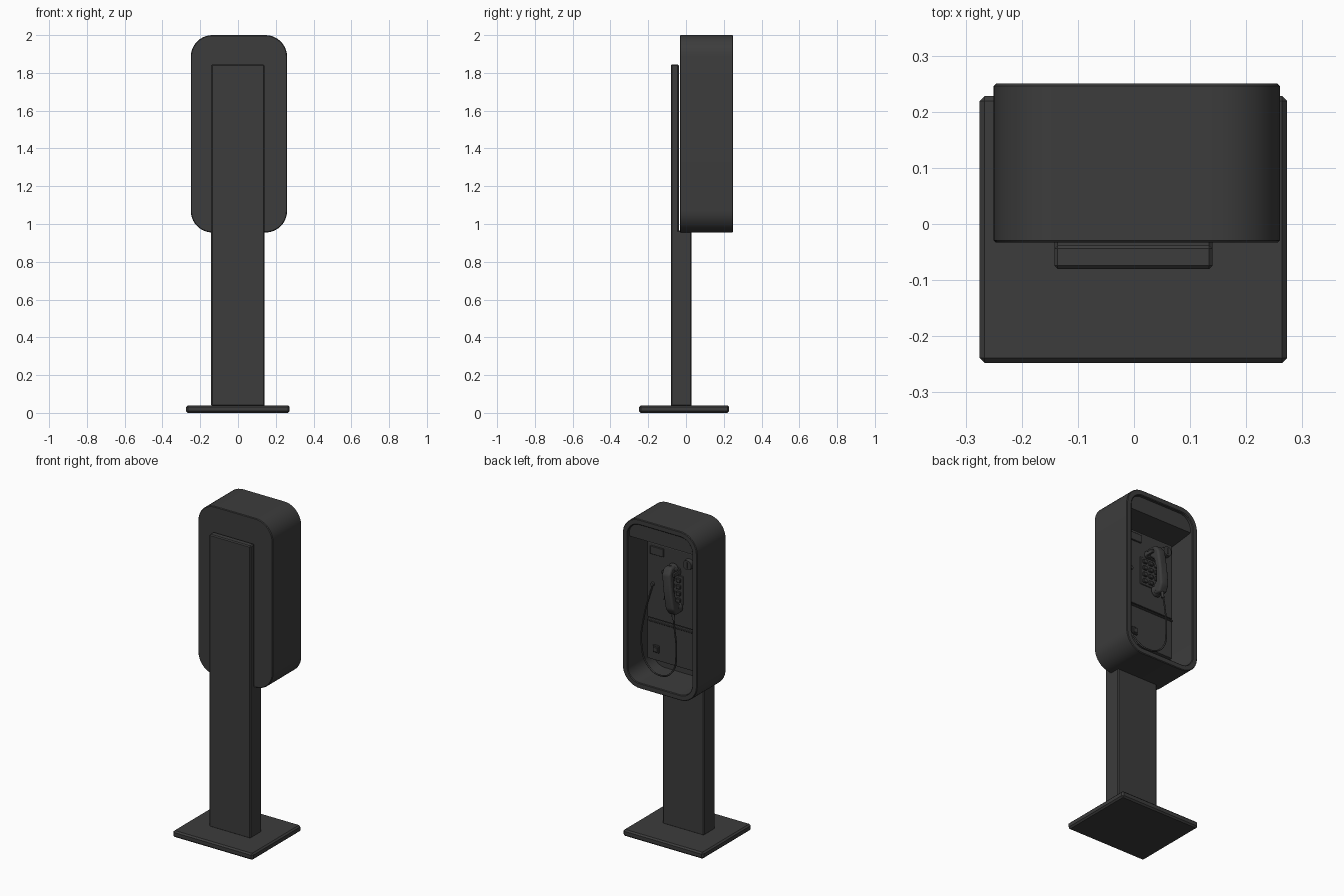
import bpy, bmesh, math
from mathutils import Vector

if "Cube" in bpy.data.objects:
    bpy.data.objects.remove(bpy.data.objects["Cube"])

charcoal = bpy.data.materials.new("charcoal")
charcoal.use_nodes = True
COLOR = (0.045, 0.045, 0.045, 1)
charcoal.diffuse_color = COLOR
charcoal.node_tree.nodes["Principled BSDF"].inputs["Base Color"].default_value = COLOR


def finish(name, bm, bevel=0, segments=1, smooth=True):
    bmesh.ops.recalc_face_normals(bm, faces=bm.faces)
    mesh = bpy.data.meshes.new(name)
    bm.to_mesh(mesh)
    bm.free()
    mesh.materials.append(charcoal)
    obj = bpy.data.objects.new(name, mesh)
    bpy.context.collection.objects.link(obj)
    if bevel:
        mod = obj.modifiers.new("bevel", "BEVEL")
        mod.width, mod.segments = bevel, segments
        mod.limit_method = "ANGLE"
    if smooth:
        bpy.ops.object.select_all(action="DESELECT")
        obj.select_set(True)
        bpy.context.view_layer.objects.active = obj
        bpy.ops.object.shade_smooth_by_angle(angle=math.radians(40))
    return obj


def box(name, x, y, z, bevel=0.004, segments=1):
    """Box from three (low, high) ranges."""
    bm = bmesh.new()
    bmesh.ops.create_cube(bm, size=1)
    for v in bm.verts:
        v.co = [lo + (hi - lo) * (c + 0.5) for (lo, hi), c in zip((x, y, z), v.co)]
    return finish(name, bm, bevel, segments, smooth=False)


def rounded_outline(inset, steps=10):
    """Outline of the hood in x and z, shrunk by an inset."""
    r, pts = 0.115 - inset, []
    corners = ((0.145, 1.885), (-0.135, 1.885), (-0.135, 1.07), (0.145, 1.07))
    for k, (cx, cz) in enumerate(corners):
        for i in range(steps + 1):
            a = math.pi / 2 * (k + i / steps)
            pts.append((cx + r * math.cos(a), cz + r * math.sin(a)))
    return pts


def disc(name, center, radius, depth, axis_tilt=0):
    bm = bmesh.new()
    bmesh.ops.create_cone(bm, cap_ends=True, segments=24, radius1=radius,
                          radius2=radius * 0.9, depth=depth)
    obj = finish(name, bm)
    obj.location = center
    obj.rotation_euler = (-math.pi / 2 + axis_tilt, 0, 0)
    return obj


def tube(name, points, radius):
    curve = bpy.data.curves.new(name, "CURVE")
    curve.dimensions = "3D"
    curve.bevel_depth, curve.bevel_resolution, curve.use_fill_caps = radius, 2, True
    spline = curve.splines.new("BEZIER")
    spline.bezier_points.add(len(points) - 1)
    for p, co in zip(spline.bezier_points, points):
        p.co = co
        p.handle_left_type = p.handle_right_type = "AUTO"
    curve.materials.append(charcoal)
    obj = bpy.data.objects.new(name, curve)
    bpy.context.collection.objects.link(obj)
    return obj


# Stand
box("base_plate", (-0.275, 0.273), (-0.248, 0.228), (0, 0.04), 0.009)
box("post_lower", (-0.142, 0.14), (-0.08, 0.03), (0.035, 0.965), 0.006)
box("post_upper", (-0.142, 0.14), (-0.08, -0.038), (0.95, 1.845), 0.006)

# Hood: closed back, rounded walls, open towards +y
bm = bmesh.new()
rings = []
for inset, y in ((0.004, -0.033), (0, -0.029), (0, 0.246), (0.004, 0.25),
                 (0.03, 0.25), (0.034, 0.246), (0.034, 0.0)):
    rings.append([bm.verts.new((x, y, z)) for x, z in rounded_outline(inset)])
for a, b in zip(rings, rings[1:]):
    for i in range(len(a)):
        j = (i + 1) % len(a)
        bm.faces.new((a[i], a[j], b[j], b[i]))
bm.faces.new(rings[0])
bm.faces.new(rings[-1])
finish("hood", bm)

# Header panel filling the top of the hood, its underside sloping to the back
bm = bmesh.new()
top = [p for p in rounded_outline(0.033) if p[1] > 1.8]
front = top + [(top[-1][0], 1.87), (top[0][0], 1.87)]
back = top + [(top[-1][0], 1.84), (top[0][0], 1.84)]
loops = [[bm.verts.new((x, y, z)) for x, z in pts]
         for pts, y in ((front, 0.232), (back, -0.005))]
for i in range(len(front)):
    j = (i + 1) % len(front)
    bm.faces.new((loops[0][i], loops[0][j], loops[1][j], loops[1][i]))
for loop in loops:
    bm.faces.new(loop)
finish("header_panel", bm)

# Telephone body
box("phone_upper_body", (-0.17, 0.175), (-0.005, 0.13), (1.345, 1.815), 0.006, 2)
box("phone_lower_body", (-0.17, 0.175), (-0.005, 0.13), (1.09, 1.33), 0.006, 2)
box("phone_core", (-0.16, 0.165), (-0.005, 0.118), (1.1, 1.8), 0)
box("phone_ledge", (-0.17, 0.175), (0.1, 0.136), (1.325, 1.337), 0.003)
box("instruction_plate", (0.06, 0.15), (0.128, 0.138), (1.745, 1.795), 0.002)
box("coin_return_frame", (0.088, 0.13), (0.128, 0.14), (1.143, 1.188), 0.003)
box("coin_return_flap", (0.096, 0.122), (0.138, 0.145), (1.15, 1.178), 0.002)

# Coin slot boss
disc("coin_boss", (-0.115, 0.14, 1.75), 0.032, 0.03)
box("coin_slot", (-0.118, -0.112), (0.15, 0.158), (1.732, 1.768), 0.001)

# Keypad
box("keypad_plate", (-0.075, 0.065), (0.128, 0.135), (1.485, 1.66), 0.002)
for row in range(4):
    for col in range(3):
        x, z = -0.047 + col * 0.042, 1.51 + row * 0.041
        box(f"key_{row}_{col}", (x - 0.014, x + 0.014), (0.133, 0.147),
            (z - 0.012, z + 0.012), 0.003)

# Cradle hooks holding the handset
for side in (-1, 1):
    x = -0.012 + side * 0.037
    box("cradle_prong", (x - 0.007, x + 0.007), (0.125, 0.195), (1.672, 1.695), 0.004, 2)
box("cradle_mount", (-0.055, 0.03), (0.125, 0.148), (1.665, 1.705), 0.005, 2)

# Handset: a C-shaped side profile widened in x
profile = ((0.152, 1.725), (0.195, 1.725), (0.222, 1.69), (0.226, 1.58), (0.222, 1.48),
           (0.195, 1.44), (0.152, 1.44), (0.15, 1.495), (0.178, 1.515),
           (0.188, 1.58), (0.178, 1.65), (0.15, 1.67))
mid = Vector((-0.028, 0.19, 1.583))
bm = bmesh.new()
sides = [[bm.verts.new(Vector((x, y, z)) - Vector((0, mid.y, mid.z)))
          for y, z in profile] for x in (-0.028, 0.028)]
for i in range(len(profile)):
    j = (i + 1) % len(profile)
    bm.faces.new((sides[0][i], sides[0][j], sides[1][j], sides[1][i]))
for side in sides:
    bm.faces.new(side)
handset = finish("handset", bm, 0.011, 3)
handset.location = mid
tilt = math.radians(7)
handset.rotation_euler = (0, tilt, 0)
for name, dz in (("earpiece", 0.115), ("mouthpiece", -0.115)):
    disc(name, (mid.x + dz * math.sin(tilt), 0.155, mid.z + dz * math.cos(tilt)), 0.034, 0.03)

# Cord hanging in a loop from the handset back to the body
tube("cord", [(-0.045, 0.19, 1.45), (-0.058, 0.195, 1.36), (-0.07, 0.195, 1.22),
              (-0.045, 0.195, 1.09), (0.04, 0.19, 1.04), (0.14, 0.18, 1.08),
              (0.185, 0.17, 1.18), (0.175, 0.16, 1.36), (0.135, 0.13, 1.56)], 0.005)
tube("cord_collar", [(-0.043, 0.19, 1.46), (-0.049, 0.191, 1.41)], 0.009)
disc("cord_socket", (0.135, 0.135, 1.56), 0.012, 0.016)
